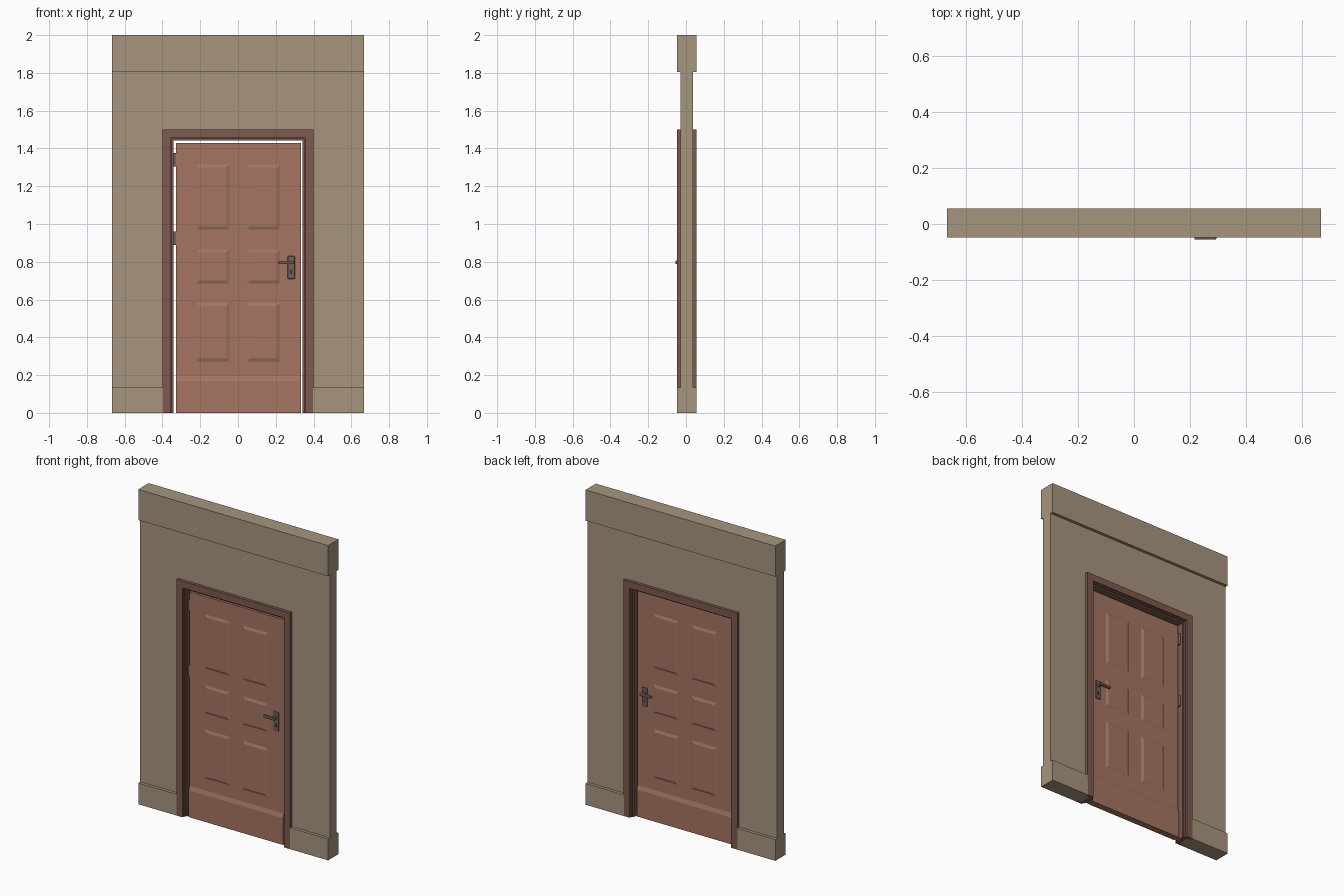
import bpy, bmesh
from mathutils import Vector

cube = bpy.data.objects.get("Cube")
if cube:
    bpy.data.objects.remove(cube, do_unlink=True)


def material(name, rgb):
    m = bpy.data.materials.new(name)
    m.use_nodes = True
    m.diffuse_color = (*rgb, 1)
    m.node_tree.nodes["Principled BSDF"].inputs["Base Color"].default_value = (*rgb, 1)
    return m


PLASTER = material("beige plaster", (0.39, 0.30, 0.21))
WOOD = material("red brown wood", (0.376, 0.178, 0.122))
FRAME = material("dark frame wood", (0.205, 0.102, 0.078))
METAL = material("dark metal", (0.17, 0.115, 0.095))
HOLE = material("keyhole black", (0.02, 0.02, 0.02))


def finish(name, bm, mat):
    bmesh.ops.recalc_face_normals(bm, faces=bm.faces)
    mesh = bpy.data.meshes.new(name)
    bm.to_mesh(mesh)
    bm.free()
    mesh.materials.append(mat)
    ob = bpy.data.objects.new(name, mesh)
    bpy.context.collection.objects.link(ob)
    return ob


def box(name, x, y, z, mat, bevel=0):
    """Box from (low, high) pairs on each axis."""
    bm = bmesh.new()
    bmesh.ops.create_cube(bm, size=1)
    for v in bm.verts:
        v.co = Vector([(lo + hi) / 2 + c * (hi - lo) for c, (lo, hi) in zip(v.co, (x, y, z))])
    if bevel:
        bmesh.ops.bevel(bm, geom=bm.edges[:], offset=bevel, segments=2, profile=0.5, affect='EDGES')
    return finish(name, bm, mat)


def prism(name, outline, place, mat):
    """Extrude a 2D outline between place(a, b, 0) and place(a, b, 1)."""
    bm = bmesh.new()
    ends = [[bm.verts.new(place(a, b, t)) for a, b in outline] for t in (0, 1)]
    for ring in ends:
        bm.faces.new(ring)
    n = len(outline)
    for i in range(n):
        j = (i + 1) % n
        bm.faces.new((ends[0][i], ends[0][j], ends[1][j], ends[1][i]))
    return finish(name, bm, mat)


def arch(name, outer, inner, outer_top, inner_top, y, mat):
    """Door-shaped surround open at the floor."""
    outline = [(-outer, 0), (-outer, outer_top), (outer, outer_top), (outer, 0),
               (inner, 0), (inner, inner_top), (-inner, inner_top), (-inner, 0)]
    return prism(name, outline, lambda a, b, t: (a, y[t], b), mat)


HALF = 0.667
FRONT, BACK = -0.048, 0.056        # trim planes
WALL = (-0.029, 0.037)             # wall planes
MID = -0.004                       # door centre plane

# Wall with doorway, top band and baseboards
arch("wall", HALF, 0.375, 1.81, 1.475, WALL, PLASTER)
box("top_band", (-HALF, HALF), (FRONT, BACK), (1.805, 2), PLASTER)
for side, x in (("right", (-HALF, -0.398)), ("left", (0.398, HALF))):
    box("baseboard_" + side, x, (FRONT, BACK), (0, 0.135), PLASTER)

# Door frame: casings on both faces, lining and stop
arch("casing_front", 0.4, 0.357, 1.5, 1.457, (FRONT, WALL[0]), FRAME)
arch("casing_back", 0.4, 0.357, 1.5, 1.457, (WALL[1], BACK), FRAME)
arch("frame_lining", 0.38, 0.35, 1.48, 1.45, (-0.036, 0.044), FRAME)
arch("frame_stop", 0.37, 0.341, 1.47, 1.441, (-0.024, 0.032), FRAME)

# Door leaf with a thicker sloped foot
LEAF = 0.013
DX = (-0.329, 0.334)
FOOT = LEAF + 0.008
leaf_profile = [(-FOOT, 0), (-FOOT, 0.17), (-LEAF, 0.196), (-LEAF, 1.428),
                (LEAF, 1.428), (LEAF, 0.196), (FOOT, 0.17), (FOOT, 0)]
prism("door_leaf", leaf_profile, lambda a, b, t: (DX[t], MID + a, b), WOOD)


def raised_panel(name, x, z, side):
    """Shallow raised panel with sloped borders."""
    bm = bmesh.new()
    rings = []
    for inset, depth in ((0, LEAF - 0.002), (0, LEAF), (0.016, LEAF + 0.006)):
        corners = [(x[0] + inset, z[0] + inset), (x[1] - inset, z[0] + inset),
                   (x[1] - inset, z[1] - inset), (x[0] + inset, z[1] - inset)]
        rings.append([bm.verts.new((a, MID + side * depth, b)) for a, b in corners])
    for low, high in zip(rings, rings[1:]):
        for i in range(4):
            j = (i + 1) % 4
            bm.faces.new((low[i], low[j], high[j], high[i]))
    bm.faces.new(rings[0])
    bm.faces.new(rings[-1])
    finish(name, bm, WOOD)


def rod(name, a, b, radius):
    """Round bar between two points."""
    a, b = Vector(a), Vector(b)
    bm = bmesh.new()
    bmesh.ops.create_cone(bm, cap_ends=True, segments=16, radius1=radius, radius2=radius,
                          depth=(b - a).length)
    turn = (b - a).to_track_quat('Z', 'Y')
    for v in bm.verts:
        v.co = turn @ v.co + (a + b) / 2
    ob = finish(name, bm, METAL)
    bpy.ops.object.select_all(action='DESELECT')
    ob.select_set(True)
    bpy.context.view_layer.objects.active = ob
    bpy.ops.object.shade_smooth_by_angle()


# Panels and handles on both faces
for face, side in (("front", -1), ("back", 1)):
    for row, z in (("lower", (0.272, 0.582)), ("middle", (0.685, 0.865)), ("upper", (0.97, 1.315))):
        for col, x in (("right", (-0.222, -0.046)), ("left", (0.046, 0.222))):
            raised_panel(f"panel_{row}_{col}_{face}", x, z, side)

    def depth(lo, hi):
        return tuple(sorted((MID + side * lo, MID + side * hi)))

    box("handle_plate_" + face, (0.263, 0.301), depth(LEAF - 0.002, LEAF + 0.007),
        (0.71, 0.83), METAL, 0.003)
    rod("handle_neck_" + face, (0.283, MID + side * LEAF, 0.797),
        (0.283, MID + side * 0.048, 0.797), 0.009)
    box("handle_lever_" + face, (0.215, 0.294), depth(0.036, 0.052), (0.788, 0.805), METAL, 0.004)
    box("keyhole_" + face, (0.279, 0.286), depth(LEAF + 0.006, LEAF + 0.0075), (0.735, 0.757), HOLE)

# Hinges bridging the gap beside the leaf
for name, z in (("lower", 0.925), ("upper", 1.34)):
    box("hinge_leaf_" + name, (-0.343, -0.325), (MID - 0.012, MID + 0.012),
        (z - 0.035, z + 0.035), METAL)
    rod("hinge_pin_" + name, (-0.335, MID + 0.016, z - 0.035), (-0.335, MID + 0.016, z + 0.035), 0.007)
